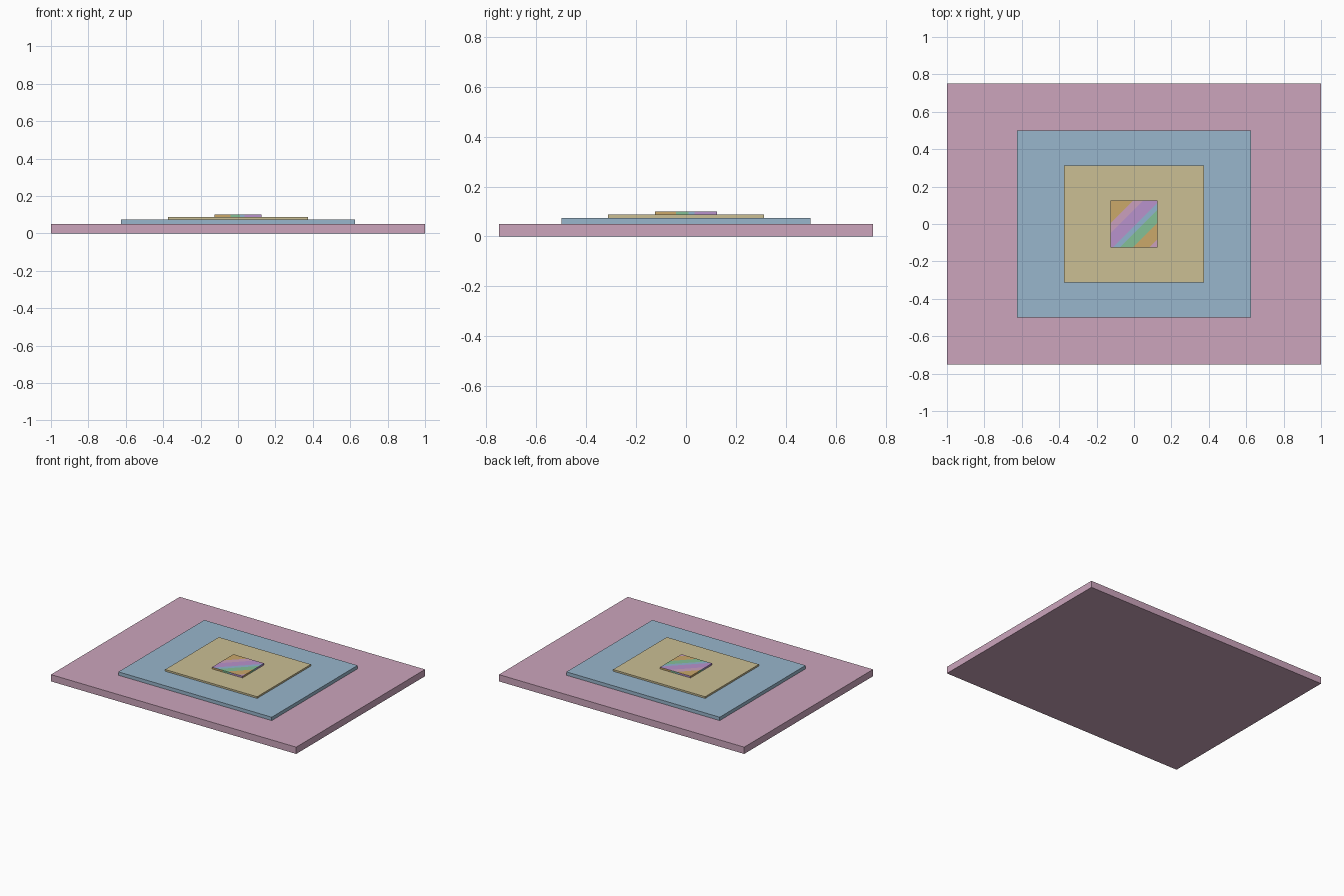
import bpy, bmesh
from mathutils import Vector

if "Cube" in bpy.data.objects:
    bpy.data.objects.remove(bpy.data.objects["Cube"])


def material(name, rgb):
    m = bpy.data.materials.new(name)
    lin = [((c / 255 + 0.055) / 1.055) ** 2.4 for c in rgb]
    m.diffuse_color = (*lin, 1)
    m.use_nodes = True
    m.node_tree.nodes["Principled BSDF"].inputs["Base Color"].default_value = m.diffuse_color
    return m


pink = material("dusty pink", (204, 165, 188))
blue = material("soft blue", (152, 182, 204))
sand = material("sand", (203, 191, 148))
stripe_mats = [material("orange", (203, 168, 106)),
               material("pale mauve", (203, 160, 190)),
               material("purple", (184, 146, 204)),
               material("sky blue", (145, 180, 208)),
               material("green", (132, 192, 150))]
ORANGE, MAUVE, PURPLE, SKY, GREEN = range(5)


def slab(name, width, depth, bottom, top, mats):
    """Box resting at the given height."""
    bm = bmesh.new()
    bmesh.ops.create_cube(bm, size=1)
    for v in bm.verts:
        v.co = (v.co.x * width, v.co.y * depth, top if v.co.z > 0 else bottom)
    mesh = bpy.data.meshes.new(name)
    bm.to_mesh(mesh)
    bm.free()
    for m in mats:
        mesh.materials.append(m)
    obj = bpy.data.objects.new(name, mesh)
    bpy.context.collection.objects.link(obj)
    return obj


def paint_stripes(bm, normal, axis, cuts, colours):
    """Cut the faces looking along normal into bands across axis."""
    def side():
        bm.normal_update()
        return [f for f in bm.faces if f.normal.dot(normal) > 0.9]
    for c in cuts:
        faces = side()
        geom = set(faces)
        for f in faces:
            geom.update(f.edges)
            geom.update(f.verts)
        bmesh.ops.bisect_plane(bm, geom=list(geom), plane_co=axis * (c / axis.length_squared),
                               plane_no=axis, dist=1e-6)
    for f in side():
        d = f.calc_center_median().dot(axis)
        f.material_index = colours[sum(d > c for c in cuts)]


# Stepped stack of plates
slab("base_plate", 2.0, 1.5, 0, 0.05, [pink])
slab("middle_plate", 1.25, 1.0, 0.05, 0.075, [blue])
slab("upper_plate", 0.75, 0.625, 0.075, 0.0875, [sand])
cap = slab("striped_cap", 0.25, 0.25, 0.0875, 0.1, stripe_mats)

# Diagonal stripes on the cap, upright bands on its four sides
bm = bmesh.new()
bm.from_mesh(cap.data)
up = Vector((0, 0, 1))
paint_stripes(bm, up, Vector((1, -1, 0)),
              [-0.13, -0.075, 0.012, 0.05, 0.12, 0.208],
              [ORANGE, MAUVE, PURPLE, SKY, GREEN, ORANGE, MAUVE])
for n in [(0, -1, 0), (1, 0, 0), (0, 1, 0), (-1, 0, 0)]:
    n = Vector(n)
    paint_stripes(bm, n, up.cross(n), [-0.04, 0.01, 0.035],
                  [ORANGE, GREEN, SKY, PURPLE])
bm.to_mesh(cap.data)
bm.free()
